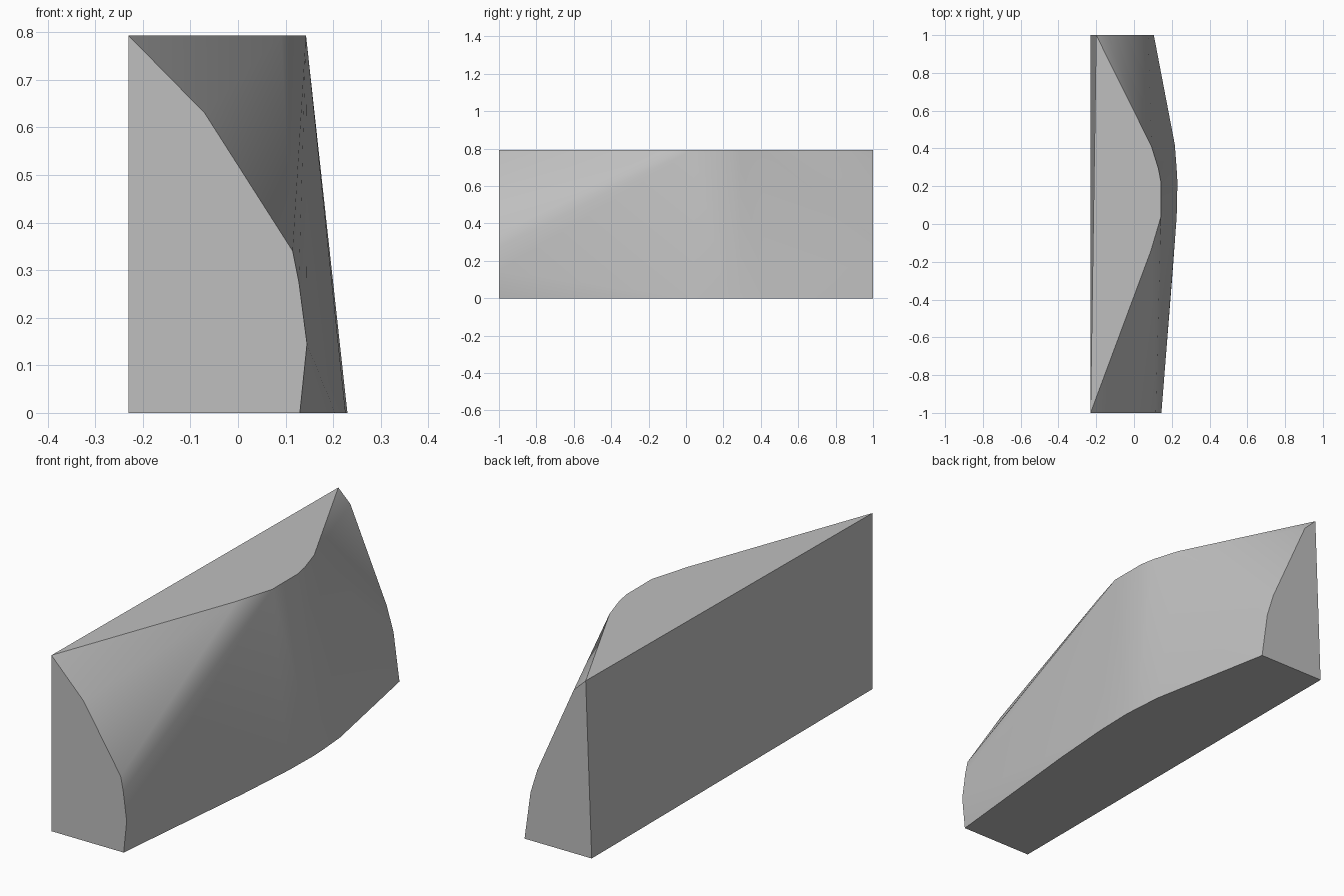
import bpy
import bmesh

cube = bpy.data.objects.get("Cube")
if cube:
    bpy.data.objects.remove(cube, do_unlink=True)

HEIGHT = 0.793

stone = bpy.data.materials.new("stone_grey")
stone.use_nodes = True
stone.diffuse_color = (0.52, 0.52, 0.52, 1)
stone.node_tree.nodes["Principled BSDF"].inputs["Base Color"].default_value = stone.diffuse_color

bm = bmesh.new()


def outline(points, place):
    """Turn 2D outline points into vertices on one plane."""
    return [bm.verts.new(place(a, b)) for a, b in points]


# Curved rims of the top and the base, running front to back
top = outline([(0.09, -0.14), (0.143, 0.04), (0.143, 0.22), (0.13, 0.29), (0.093, 0.41)],
              lambda x, y: (x, y, HEIGHT))
base = outline([(0.204, -0.26), (0.226, 0.04), (0.23, 0.22), (0.226, 0.29), (0.216, 0.42)],
               lambda x, y: (x, y, 0))

# Rounded profiles of the two ends, running from top to base
front = outline([(-0.23, HEIGHT), (-0.07, 0.63), (0.115, 0.34), (0.128, 0.275),
                 (0.145, 0.145), (0.13, 0)], lambda x, z: (x, -1, z))
back = outline([(-0.2, HEIGHT), (-0.14, 0.735), (0.041, 0.327), (0.075, 0.217),
                (0.105, 0)], lambda x, z: (x, 1, z))
front_foot = bm.verts.new((-0.23, -1, 0))
back_foot = bm.verts.new((-0.23, 1, 0))

# Flat faces: top, base, two ends and the long straight side
for ring in (
    [front[0], *top, back[0]],
    [front_foot, front[-1], *base, back[-1], back_foot],
    [front_foot, *front],
    [back_foot, *back],
    [front_foot, front[0], back[0], back_foot],
):
    bm.faces.new(ring)

# Curved side, as smooth fans around its main rim points
fans = [
    (top[0], [front[0], front[1], front[2], top[1]]),
    (top[1], [front[2], front[3], front[4], base[1]]),
    (front[4], [front[5], base[0], base[1]]),
    (top[4], [base[4], back[3], back[2], back[1], back[0]]),
    (base[4], [back[4], back[3]]),
]
for i in range(1, 4):
    fans.append((top[i], [base[i], base[i + 1], top[i + 1]]))
for pivot, chain in fans:
    for a, b in zip(chain, chain[1:]):
        bm.faces.new((pivot, a, b)).smooth = True

bmesh.ops.recalc_face_normals(bm, faces=bm.faces[:])
mesh = bpy.data.meshes.new("curved_block")
bm.to_mesh(mesh)
bm.free()
mesh.materials.append(stone)
block = bpy.data.objects.new("curved_block", mesh)
bpy.context.collection.objects.link(block)
